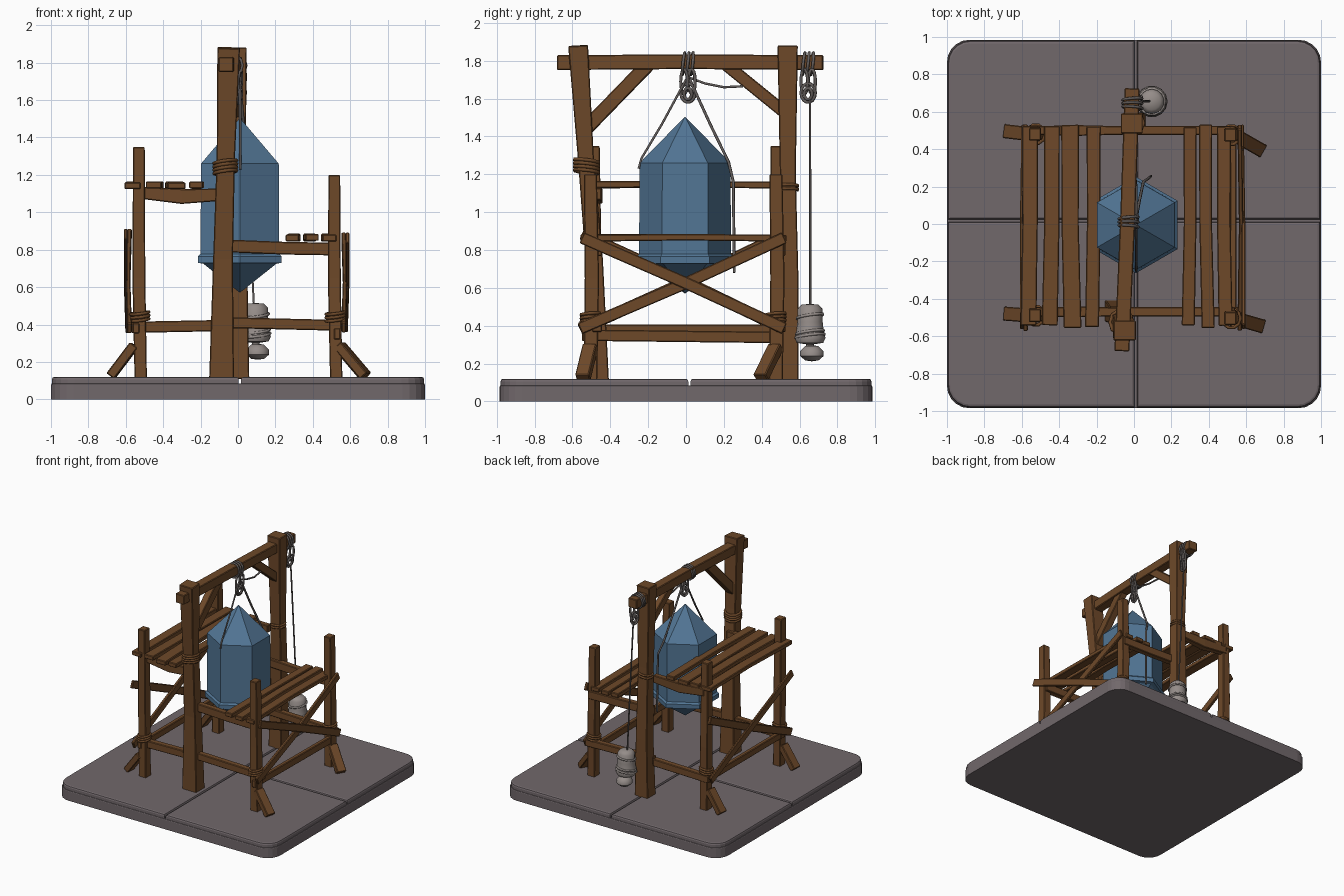
import bpy, bmesh, math, random
from mathutils import Vector

if "Cube" in bpy.data.objects:
    bpy.data.objects.remove(bpy.data.objects["Cube"])

random.seed(4)


def material(name, rgb):
    m = bpy.data.materials.new(name)
    m.diffuse_color = (*rgb, 1)
    m.use_nodes = True
    m.node_tree.nodes["Principled BSDF"].inputs["Base Color"].default_value = m.diffuse_color
    return m


WOOD = material("brown wood", (0.155, 0.066, 0.022))
BLUE = material("blue crystal", (0.084, 0.180, 0.300))
STONE = material("grey stone", (0.165, 0.138, 0.147))
ROPE = material("dark grey rope", (0.125, 0.110, 0.105))
SACK = material("pale grey sack", (0.30, 0.265, 0.25))


def finish(name, bm, mat, bevel=0.0):
    bmesh.ops.recalc_face_normals(bm, faces=bm.faces)
    me = bpy.data.meshes.new(name)
    bm.to_mesh(me)
    bm.free()
    me.materials.append(mat)
    ob = bpy.data.objects.new(name, me)
    bpy.context.collection.objects.link(ob)
    if bevel:
        mod = ob.modifiers.new("bevel", 'BEVEL')
        mod.width, mod.segments = bevel, 1
    return ob


def beam(name, pts, w, h, scales=None):
    """Square timber through pts; w is across, h is vertical (or along y for posts)."""
    pts = [Vector(p) for p in pts]
    scales = scales or [1] * len(pts)
    d = (pts[-1] - pts[0]).normalized()
    up = Vector((0, 1, 0)) if abs(d.z) > 0.9 else Vector((0, 0, 1))
    side = d.cross(up).normalized()
    top = side.cross(d)
    bm = bmesh.new()
    rings = []
    for p, s in zip(pts, scales):
        rings.append([bm.verts.new(p + side * a * w / 2 * s + top * b * h / 2 * s)
                      for a, b in ((-1, -1), (1, -1), (1, 1), (-1, 1))])
    for r0, r1 in zip(rings, rings[1:]):
        for i in range(4):
            bm.faces.new((r0[i], r0[(i + 1) % 4], r1[(i + 1) % 4], r1[i]))
    bm.faces.new(rings[0])
    bm.faces.new(rings[-1])
    return finish(name, bm, WOOD, 0.005)


def tube(name, pts, r, mat, cyclic=False):
    cu = bpy.data.curves.new(name, 'CURVE')
    cu.dimensions = '3D'
    cu.bevel_depth, cu.bevel_resolution = r, 1
    cu.use_fill_caps = True
    sp = cu.splines.new('POLY')
    sp.points.add(len(pts) - 1)
    for q, p in zip(sp.points, pts):
        q.co = (*p, 1)
    sp.use_cyclic_u = cyclic
    cu.materials.append(mat)
    ob = bpy.data.objects.new(name, cu)
    bpy.context.collection.objects.link(ob)
    bpy.ops.object.select_all(action='DESELECT')
    ob.select_set(True)
    bpy.context.view_layer.objects.active = ob
    bpy.ops.object.convert(target='MESH')


def loop(name, c, u, v, r, mat, n=16):
    """Closed ring around c spanned by half axes u and v."""
    c, u, v = Vector(c), Vector(u), Vector(v)
    tube(name, [c + u * math.cos(2 * math.pi * i / n) + v * math.sin(2 * math.pi * i / n)
                for i in range(n)], r, mat, True)


def lathe(name, prof, n, c, mat, start=0.0):
    bm = bmesh.new()
    rings = [[bm.verts.new((c[0] + r * math.cos(start + 2 * math.pi * i / n),
                            c[1] + r * math.sin(start + 2 * math.pi * i / n), z))
              for i in range(n)] for r, z in prof]
    for a, b in zip(rings, rings[1:]):
        for i in range(n):
            bm.faces.new((a[i], a[(i + 1) % n], b[(i + 1) % n], b[i]))
    bmesh.ops.remove_doubles(bm, verts=bm.verts, dist=1e-5)
    return finish(name, bm, mat)


def slab(name, x0, x1, y0, y1, z0, z1, bevel):
    """Flat block whose corners on the outer rim are rounded."""
    bm = bmesh.new()
    bmesh.ops.create_cube(bm, size=1)
    for v in bm.verts:
        v.co = (x1 if v.co.x > 0 else x0, y1 if v.co.y > 0 else y0, z1 if v.co.z > 0 else z0)
    corner = [e for e in bm.edges if abs(e.verts[0].co.z - e.verts[1].co.z) > 1e-4
              and abs(e.verts[0].co.x) > 0.9 and abs(e.verts[0].co.y) > 0.9]
    bmesh.ops.bevel(bm, geom=corner, offset=0.12, segments=5, profile=0.5, affect='EDGES')
    top = [f for f in bm.faces if f.normal.z > 0.9]
    bmesh.ops.bevel(bm, geom=list({e for f in top for e in f.edges}), offset=bevel,
                    segments=2, profile=0.5, affect='EDGES')
    return finish(name, bm, STONE)


# Stone base: one lower slab and four paving tiles
slab("base_slab", -1, 1, -0.985, 0.985, 0, 0.085, 0.008)
for i, (x0, x1) in enumerate(((-0.995, 0.004), (0.016, 0.995))):
    for j, (y0, y1) in enumerate(((-0.98, 0.012), (0.024, 0.98))):
        slab(f"base_tile_{i}{j}", x0, x1, y0, y1, 0.08, 0.12, 0.014)

# Main gantry
beam("front_main_post", [(-0.088, -0.465, 0.11), (-0.08, -0.485, 0.75), (-0.065, -0.53, 1.3),
                         (-0.05, -0.57, 1.88)], 0.115, 0.1, [1.15, 0.92, 0.85, 1.05])
beam("back_main_post", [(0.0, 0.54, 0.11), (0.0, 0.548, 0.6), (-0.005, 0.538, 1.2),
                        (-0.012, 0.537, 1.88)], 0.115, 0.105, [1.05, 0.9, 0.8, 1.02])
beam("top_beam", [(-0.065, -0.68, 1.79), (-0.035, 0, 1.795), (-0.01, 0.725, 1.79)], 0.08, 0.078)
beam("front_top_brace", [(-0.06, -0.53, 1.44), (-0.045, -0.19, 1.79)], 0.06, 0.075)
beam("back_top_brace", [(-0.01, 0.53, 1.52), (-0.02, 0.21, 1.78)], 0.05, 0.065)

# Scaffold posts, feet and ties
for name, x, y, top, foot in (("front_left", -0.53, -0.49, 1.35, (-0.68, -0.48)),
                              ("back_left", -0.53, 0.48, 1.35, (-0.68, 0.495)),
                              ("front_right", 0.515, -0.505, 1.2, (0.68, -0.545)),
                              ("back_right", 0.515, 0.475, 1.2, (0.68, 0.395))):
    s = 1 if x > 0 else -1
    beam(name + "_post", [(x + 0.01, y, 0.11), (x, y + 0.008, 0.65), (x, y, top)],
         0.066, 0.072, [1, 1.05, 0.95])
    beam(name + "_foot", [(x + s * 0.025, y, 0.29), (foot[0], foot[1], 0.125)], 0.075, 0.05)
    for k in range(3):
        loop(name + f"_tie_{k}", (x + 0.005, y, 0.425 + 0.018 * k), (0.049, 0, 0.006),
             (0, 0.051, 0.004), 0.009, WOOD, 10)
for k in range(4):
    loop(f"main_post_tie_{k}", (-0.068, -0.525, 1.215 + 0.018 * k), (0.06, 0, 0.008),
         (0, 0.066, -0.008), 0.01, WOOD, 10)
for k in range(2):
    loop(f"back_post_tie_{k}", (-0.005, 0.54, 1.12 + 0.02 * k), (0.056, 0, 0.006),
         (0, 0.052, 0), 0.009, WOOD, 10)

# Joists, rails and crossed braces
for name, y in (("front", -0.47), ("back", 0.5)):
    beam(name + "_left_joist", [(-0.53, y, 1.105), (-0.3, y, 1.085), (-0.06, y, 1.095)],
         0.05, 0.07, [0.9, 1.15, 0.9])
    beam(name + "_right_joist", [(-0.05, y, 0.82), (0.25, y, 0.808), (0.54, y, 0.803)],
         0.05, 0.068)
    beam(name + "_left_low_rail", [(-0.57, y, 0.385), (-0.06, y, 0.395)], 0.05, 0.06)
    beam(name + "_right_low_rail", [(-0.06, y, 0.41), (0.57, y, 0.395)], 0.05, 0.058)
beam("right_side_rail", [(0.53, -0.55, 0.35), (0.53, 0.5, 0.338)], 0.035, 0.06)
beam("left_side_rail", [(-0.545, -0.53, 0.38), (-0.545, 0.52, 0.38)], 0.035, 0.055)
for name, x, lo, hi in (("right", 0.565, 0.385, 0.865), ("left", -0.58, 0.38, 0.885)):
    s = 1 if x > 0 else -1
    beam(name + "_brace_a", [(x, -0.56, lo), (x + s * 0.008, 0, (lo + hi) / 2), (x, 0.52, hi)],
         0.024, 0.062)
    beam(name + "_brace_b", [(x + s * 0.02, -0.55, hi), (x + s * 0.02, 0, (lo + hi) / 2),
                             (x + s * 0.012, 0.52, lo)], 0.02, 0.062)

# Walkway planks
for name, z, planks in (("left", 1.142, ((-0.56, 0.085), (-0.445, 0.085), (-0.335, 0.095), (-0.22, 0.075))),
                        ("right", 0.862, ((0.295, 0.07), (0.39, 0.07), (0.485, 0.075)))):
    for i, (x, w) in enumerate(planks):
        t = random.uniform(-0.008, 0.008)
        beam(f"{name}_plank_{i}", [(x + t, -0.54 - random.uniform(0, 0.02), z + 0.004 * (i % 2)),
                                   (x - t, 0, z + 0.006), (x - t, 0.515 + random.uniform(0, 0.02), z)],
             w, 0.036, [1, 0.97, 1])

# Hanging six-sided crystal with a rim band
lathe("crystal", [(0, 0.57), (0.225, 0.725), (0.258, 0.73), (0.258, 0.765), (0.243, 0.778),
                  (0.240, 1.26), (0, 1.505)], 6, (0.01, -0.005), BLUE, math.pi / 2)

# Rope wraps and hanging loops on the beam
for name, x, y in (("crystal", -0.034, 0.01), ("sack", -0.014, 0.645)):
    for k in (-1, 0, 1):
        loop(f"{name}_beam_wrap_{k + 1}", (x + 0.005, y + 0.022 * k, 1.785), (0.052, 0.004 * k, 0),
             (0, 0.006, 0.058), 0.008, ROPE, 12)
    for k, (dy, z, ry, rz) in enumerate(((-0.02, 1.69, 0.018, 0.065), (0.02, 1.69, 0.018, 0.065),
                                         (0, 1.63, 0.038, 0.05), (0, 1.625, 0.02, 0.03))):
        loop(f"{name}_loop_{k}", (x + 0.04 + 0.006 * (k % 2), y + dy, z), (0.006, ry, 0),
             (0.004, 0, rz), 0.009, ROPE, 14)
tube("sling_front", [(0.01, 0, 1.7), (0.012, -0.13, 1.46), (0.012, -0.235, 1.285), (0.012, -0.25, 1.23)],
     0.007, ROPE)
tube("sling_back", [(0.01, 0.02, 1.7), (0.03, 0.13, 1.46), (0.05, 0.225, 1.265), (0.085, 0.25, 1.16),
                    (0.09, 0.255, 0.68)], 0.008, ROPE)
tube("slack_rope", [(0.01, 0.02, 1.71), (0.012, 0.1, 1.68), (0.012, 0.2, 1.66), (0.0, 0.3, 1.665)],
     0.007, ROPE)
tube("sack_rope", [(0.03, 0.655, 1.6), (0.06, 0.656, 1.0), (0.085, 0.656, 0.5)], 0.006, ROPE)

# Counterweight sack with a stone tied under it
sack = lathe("counterweight_sack", [(0, 0.515), (0.045, 0.512), (0.066, 0.49), (0.067, 0.42), (0.074, 0.36),
                                    (0.082, 0.335), (0.07, 0.31), (0.02, 0.302), (0.02, 0.285), (0, 0.28)],
             14, (0.095, 0.655), SACK, 0.2)
stone = lathe("counterweight_stone", [(0, 0.212), (0.035, 0.217), (0.062, 0.24), (0.062, 0.265),
                                      (0.035, 0.292), (0, 0.298)], 12, (0.105, 0.665), SACK)
for k, z in enumerate((0.345, 0.365, 0.45)):
    loop(f"sack_strap_{k}", (0.095, 0.655, z), (0.077 - 0.004 * k, 0, 0.008), (0, 0.077 - 0.004 * k, 0.01),
         0.008, SACK, 14)
for ob in (sack, stone):
    bpy.ops.object.select_all(action='DESELECT')
    ob.select_set(True)
    bpy.context.view_layer.objects.active = ob
    bpy.ops.object.shade_smooth_by_angle(angle=math.radians(45))
